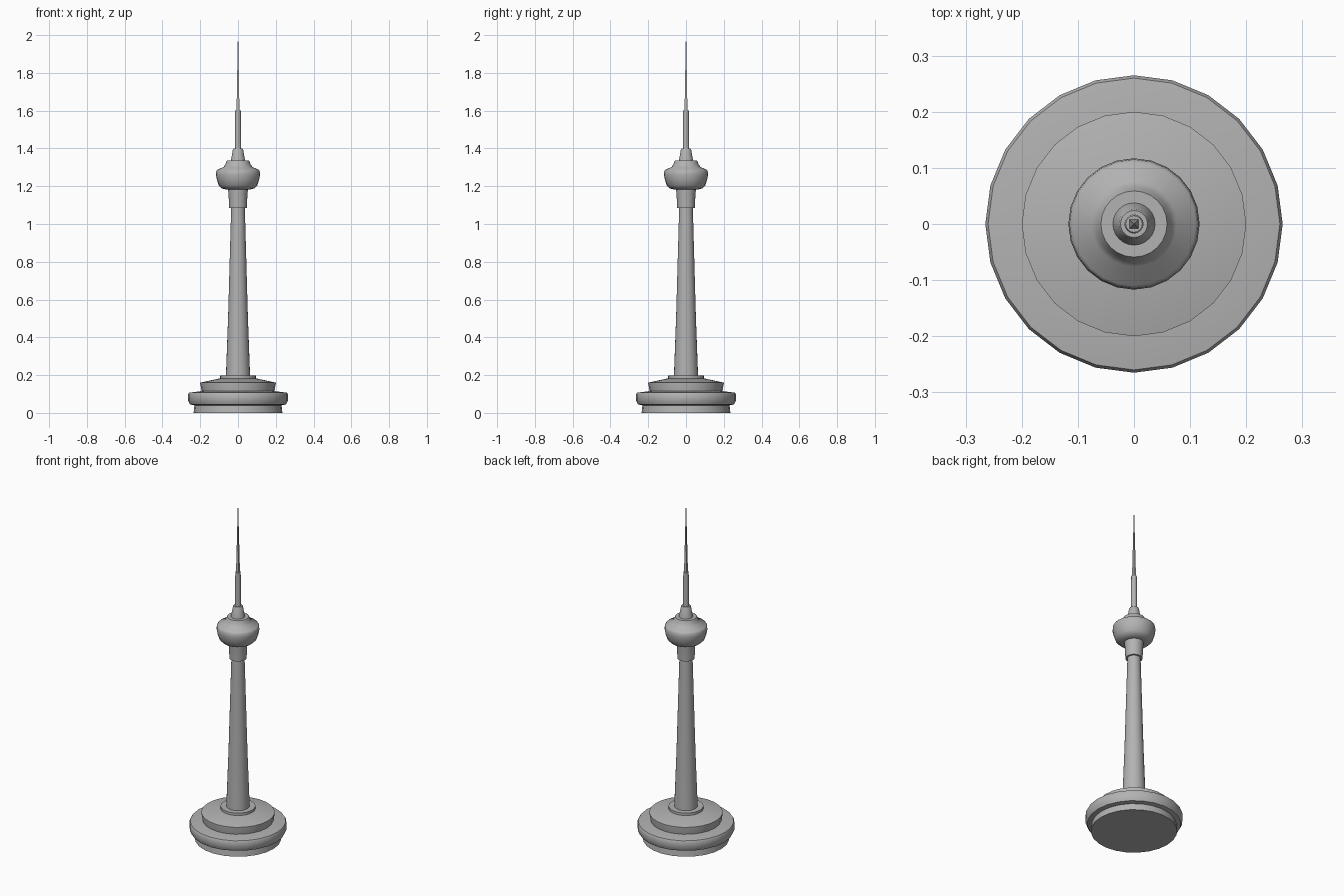
import bpy, bmesh, math

if "Cube" in bpy.data.objects:
    bpy.data.objects.remove(bpy.data.objects["Cube"])

grey = bpy.data.materials.new("concrete_grey")
grey.diffuse_color = (0.45, 0.45, 0.45, 1)
grey.use_nodes = True
grey.node_tree.nodes["Principled BSDF"].inputs["Base Color"].default_value = grey.diffuse_color


def lathe(name, profile, sides=24, turn=0.0, smooth=35):
    """Closed solid of revolution from (radius, height) points, bottom to top."""
    bm = bmesh.new()
    rings = []
    for r, z in profile:
        ring = []
        for i in range(sides):
            a = turn + 2 * math.pi * i / sides
            ring.append(bm.verts.new((r * math.cos(a), r * math.sin(a), z)))
        rings.append(ring)
    for low, high in zip(rings, rings[1:]):
        for i in range(sides):
            j = (i + 1) % sides
            bm.faces.new((low[i], low[j], high[j], high[i]))
    bm.faces.new(rings[0][::-1])
    bm.faces.new(rings[-1])
    mesh = bpy.data.meshes.new(name)
    bm.to_mesh(mesh)
    bm.free()
    mesh.materials.append(grey)
    obj = bpy.data.objects.new(name, mesh)
    bpy.context.collection.objects.link(obj)
    if smooth:
        bpy.ops.object.select_all(action='DESELECT')
        obj.select_set(True)
        bpy.context.view_layer.objects.active = obj
        bpy.ops.object.shade_smooth_by_angle(angle=math.radians(smooth))
    return obj


# Podium: plinth, overhanging terrace, upper tier with sloping roof, collar
lathe("plinth", [(0.235, 0), (0.23, 0.045)])
lathe("terrace", [(0.23, 0.04), (0.255, 0.045), (0.265, 0.065),
                  (0.265, 0.098), (0.26, 0.107), (0.195, 0.115)])
lathe("upper_tier", [(0.192, 0.11), (0.2, 0.155), (0.2, 0.16), (0.1, 0.182)])
lathe("shaft_collar", [(0.095, 0.175), (0.095, 0.197)])

# Tapering shaft and the neck below the pod
lathe("shaft", [(0.064, 0.195), (0.052, 0.52), (0.036, 1.09)])
lathe("neck", [(0.047, 1.085), (0.05, 1.16), (0.053, 1.18), (0.053, 1.195)])

# Observation pod
lathe("pod", [(0.06, 1.182), (0.085, 1.188), (0.102, 1.205), (0.112, 1.235),
              (0.117, 1.26), (0.115, 1.28), (0.11, 1.287), (0.076, 1.302),
              (0.066, 1.318), (0.059, 1.335)])

# Mast foot, mast and square spire
lathe("mast_foot", [(0.038, 1.333), (0.027, 1.395), (0.024, 1.4)])
lathe("mast", [(0.017, 1.395), (0.015, 1.602)], sides=16)
lathe("spire", [(0.011, 1.6), (0.006, 1.8), (0.001, 2.0)],
      sides=4, turn=math.pi / 4, smooth=0)
